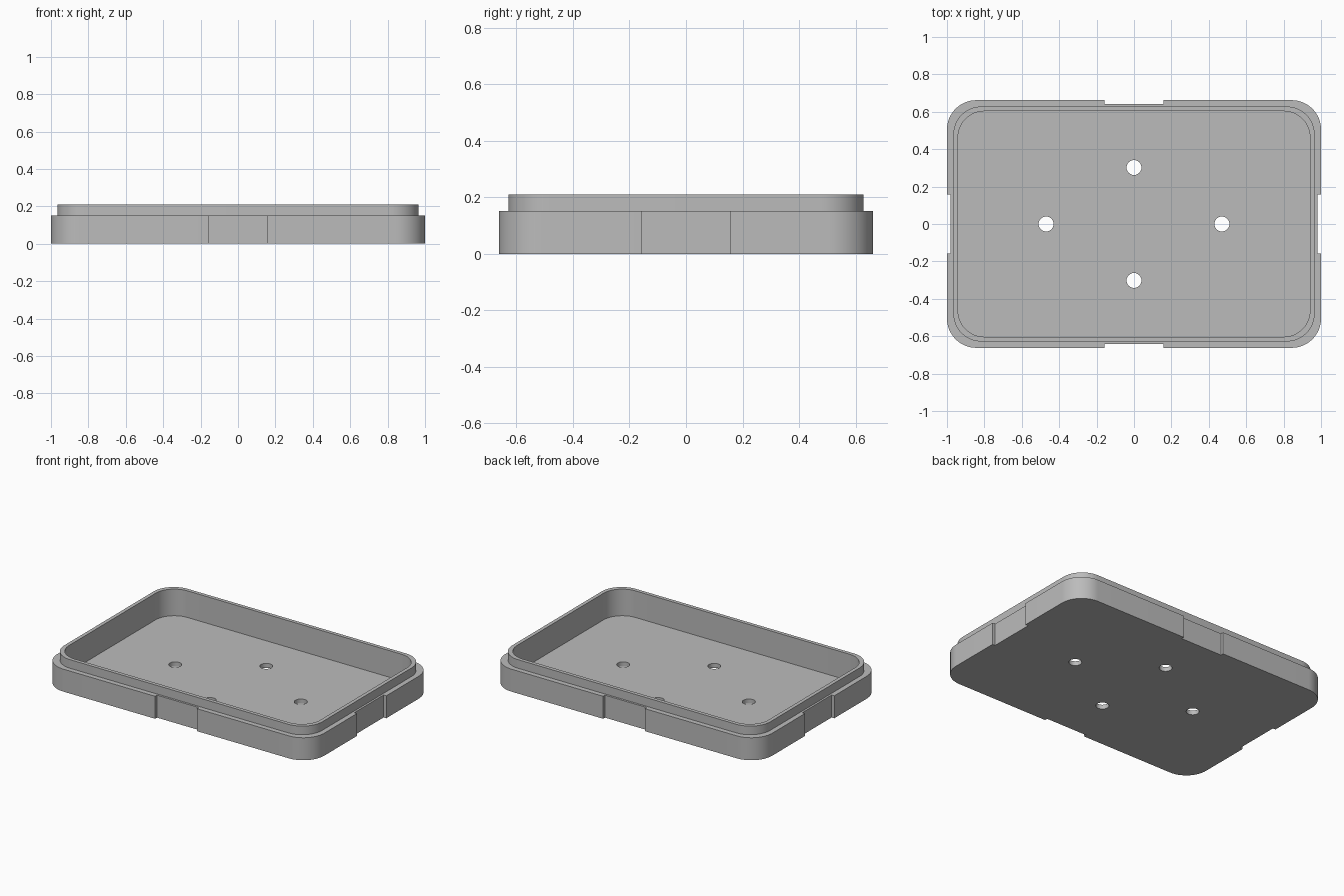
import bpy, bmesh
from math import cos, sin, pi, radians

cube = bpy.data.objects.get("Cube")
if cube:
    bpy.data.objects.remove(cube, do_unlink=True)

grey = bpy.data.materials.new("plain grey")
grey.use_nodes = True
colour = (0.5, 0.5, 0.5, 1)
grey.diffuse_color = colour
grey.node_tree.nodes["Principled BSDF"].inputs["Base Color"].default_value = colour


def prism(name, outline, z0, z1):
    """Extrude a closed xy outline from z0 to z1."""
    bm = bmesh.new()
    face = bm.faces.new([bm.verts.new((x, y, z0)) for x, y in outline])
    grown = bmesh.ops.extrude_face_region(bm, geom=[face])["geom"]
    tops = [v for v in grown if isinstance(v, bmesh.types.BMVert)]
    bmesh.ops.translate(bm, verts=tops, vec=(0, 0, z1 - z0))
    bmesh.ops.recalc_face_normals(bm, faces=bm.faces)
    mesh = bpy.data.meshes.new(name)
    bm.to_mesh(mesh)
    bm.free()
    mesh.materials.append(grey)
    obj = bpy.data.objects.new(name, mesh)
    bpy.context.collection.objects.link(obj)
    return obj


def rounded(hx, hy, r, steps=16):
    points = []
    for quarter, (sx, sy) in enumerate([(1, 1), (-1, 1), (-1, -1), (1, -1)]):
        for i in range(steps + 1):
            a = (quarter + i / steps) * pi / 2
            points.append((sx * (hx - r) + r * cos(a), sy * (hy - r) + r * sin(a)))
    return points


def rectangle(cx, cy, hx, hy):
    return [(cx + sx * hx, cy + sy * hy) for sx, sy in [(1, 1), (-1, 1), (-1, -1), (1, -1)]]


def circle(cx, cy, r, sides=32):
    return [(cx + r * cos(2 * pi * i / sides), cy + r * sin(2 * pi * i / sides)) for i in range(sides)]


def combine(target, tool, operation):
    mod = target.modifiers.new(operation.lower(), "BOOLEAN")
    mod.operation, mod.object, mod.solver = operation, tool, "EXACT"
    bpy.context.view_layer.objects.active = target
    bpy.ops.object.modifier_apply(modifier=mod.name)
    bpy.data.objects.remove(tool, do_unlink=True)


HX, HY = 1.0, 0.662
STEP, TOP, FLOOR = 0.152, 0.21, 0.03

# Outer shell with the raised, set-back lip
tray = prism("tray", rounded(HX, HY, 0.157), 0, STEP)
combine(tray, prism("lip", rounded(HX - 0.034, HY - 0.034, 0.15), 0.05, TOP), "UNION")

# Hollow interior
combine(tray, prism("cavity", rounded(HX - 0.059, HY - 0.059, 0.14), FLOOR, TOP + 0.1), "DIFFERENCE")

# Shallow grip notch in the middle of each side, and four floor holes
DEPTH, HALF = 0.02, 0.157
for s in (-1, 1):
    for name, outline, top in (
        ("side_notch", rectangle(s * HX, 0, DEPTH, HALF), STEP + 0.1),
        ("end_notch", rectangle(0, s * HY, HALF, DEPTH), STEP + 0.1),
        ("side_hole", circle(s * 0.47, 0, 0.04), 0.1),
        ("end_hole", circle(0, s * 0.302, 0.04), 0.1),
    ):
        combine(tray, prism(name, outline, -0.1, top), "DIFFERENCE")

# Smooth the rounded corners, keep edges crisp
bpy.ops.object.select_all(action="DESELECT")
tray.select_set(True)
bpy.context.view_layer.objects.active = tray
bpy.ops.object.shade_smooth_by_angle(angle=radians(30))
